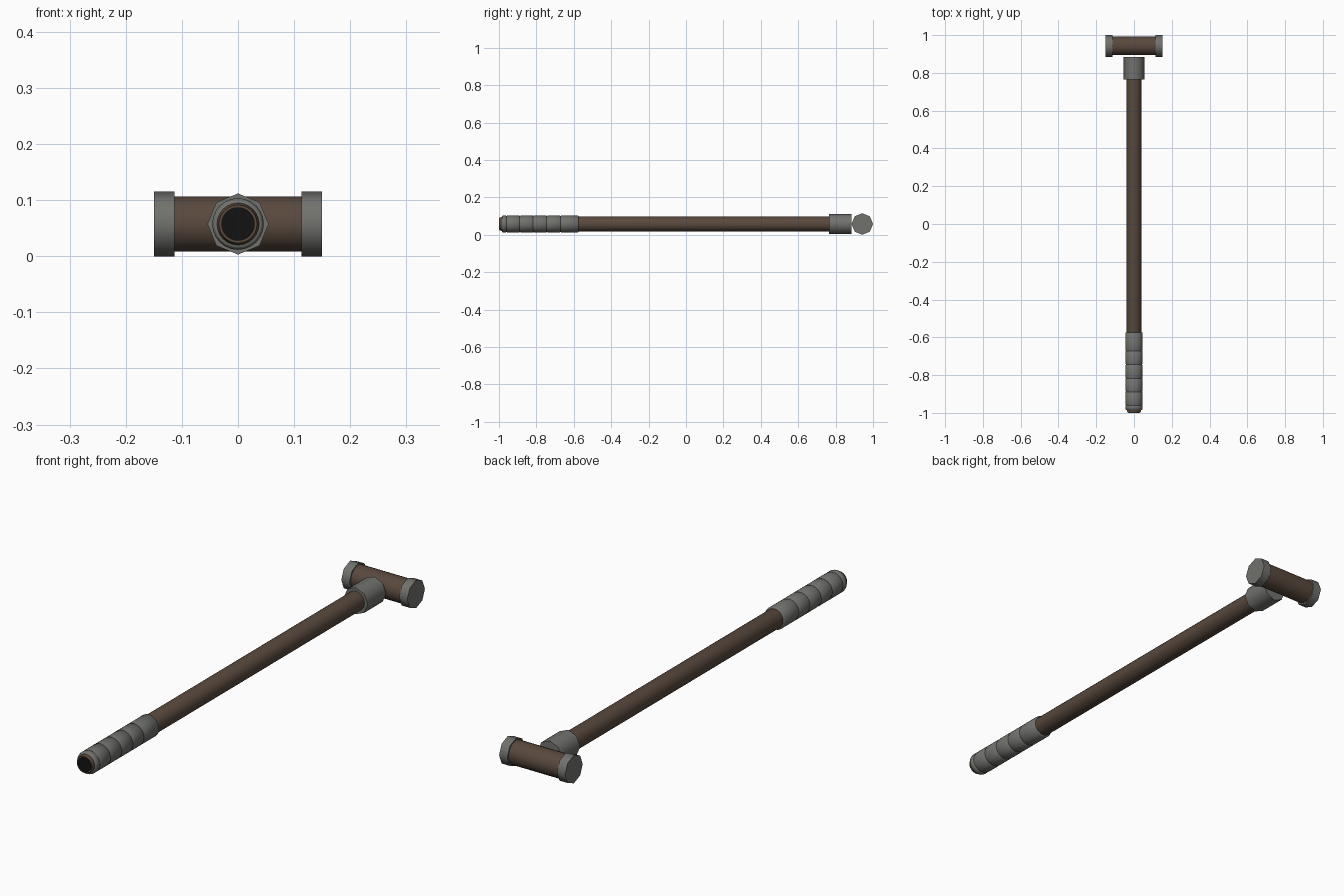
import bpy, math
from mathutils import Matrix

if "Cube" in bpy.data.objects:
    bpy.data.objects.remove(bpy.data.objects["Cube"])

ZC = 0.0575  # height of the centre line


def material(name, rgb):
    m = bpy.data.materials.new(name)
    m.diffuse_color = (*rgb, 1)
    m.use_nodes = True
    m.node_tree.nodes["Principled BSDF"].inputs["Base Color"].default_value = m.diffuse_color
    return m


BROWN = material("dark brown wood", (0.10, 0.066, 0.047))
GREY = material("grey metal", (0.165, 0.165, 0.155))
BLACK = material("black", (0.006, 0.006, 0.006))


def lathe(name, profile, sides, mat, axis="Y", at=(0, 0, ZC)):
    """Revolve (position, radius) points round an axis, with closed ends."""
    verts, faces = [], []
    n = len(profile)
    for p, r in profile:
        for i in range(sides):
            a = 2 * math.pi * i / sides
            c, s = r * math.cos(a), r * math.sin(a)
            verts.append((s, p, c) if axis == "Y" else (p, c, s))
    for k in range(n - 1):
        for i in range(sides):
            j = (i + 1) % sides
            faces.append((k * sides + i, k * sides + j,
                          (k + 1) * sides + j, (k + 1) * sides + i))
    faces.append(tuple(reversed(range(sides))))
    faces.append(tuple(range((n - 1) * sides, n * sides)))
    me = bpy.data.meshes.new(name)
    me.from_pydata(verts, [], faces)
    me.transform(Matrix.Translation(at))
    me.materials.append(mat)
    ob = bpy.data.objects.new(name, me)
    bpy.context.collection.objects.link(ob)
    bpy.context.view_layer.objects.active = ob
    bpy.ops.object.select_all(action="DESELECT")
    ob.select_set(True)
    bpy.ops.object.mode_set(mode="EDIT")
    bpy.ops.mesh.select_all(action="SELECT")
    bpy.ops.mesh.normals_make_consistent(inside=False)
    bpy.ops.object.mode_set(mode="OBJECT")
    bpy.ops.object.shade_smooth_by_angle(angle=math.radians(50))
    return ob


# Long handle with a tapered butt and a black end plug
handle = lathe("handle", [(-0.998, 0.034), (-0.978, 0.0395), (0.80, 0.0395)], 24, BROWN)
lathe("end_plug", [(-1.0, 0.030), (-0.99, 0.030)], 24, BLACK)

# Grip made of overlapping wraps, each with a narrow raised lip
edges = [-0.985, -0.96, -0.89, -0.818, -0.745, -0.672, -0.575]
grip = [(edges[0], 0.041)]
for a, b in zip(edges, edges[1:]):
    grip += [(a + 0.002, 0.0435), (a + 0.010, 0.0460), (b - 0.003, 0.0460), (b, 0.0430)]
lathe("grip", grip, 24, GREY)

# Collar joining handle and head
lathe("collar", [(0.765, 0.0545), (0.885, 0.0545)], 8, GREY)

# Hammer head and its two striking caps
HEAD = (0, 0.9425, ZC)
lathe("head", [(-0.13, 0.049), (0.13, 0.049)], 24, BROWN, "X", HEAD)
for side, label in ((-1, "left"), (1, "right")):
    lathe(label + "_cap", [(side * 0.113, 0.0575), (side * 0.15, 0.0575)], 8, GREY, "X", HEAD)
